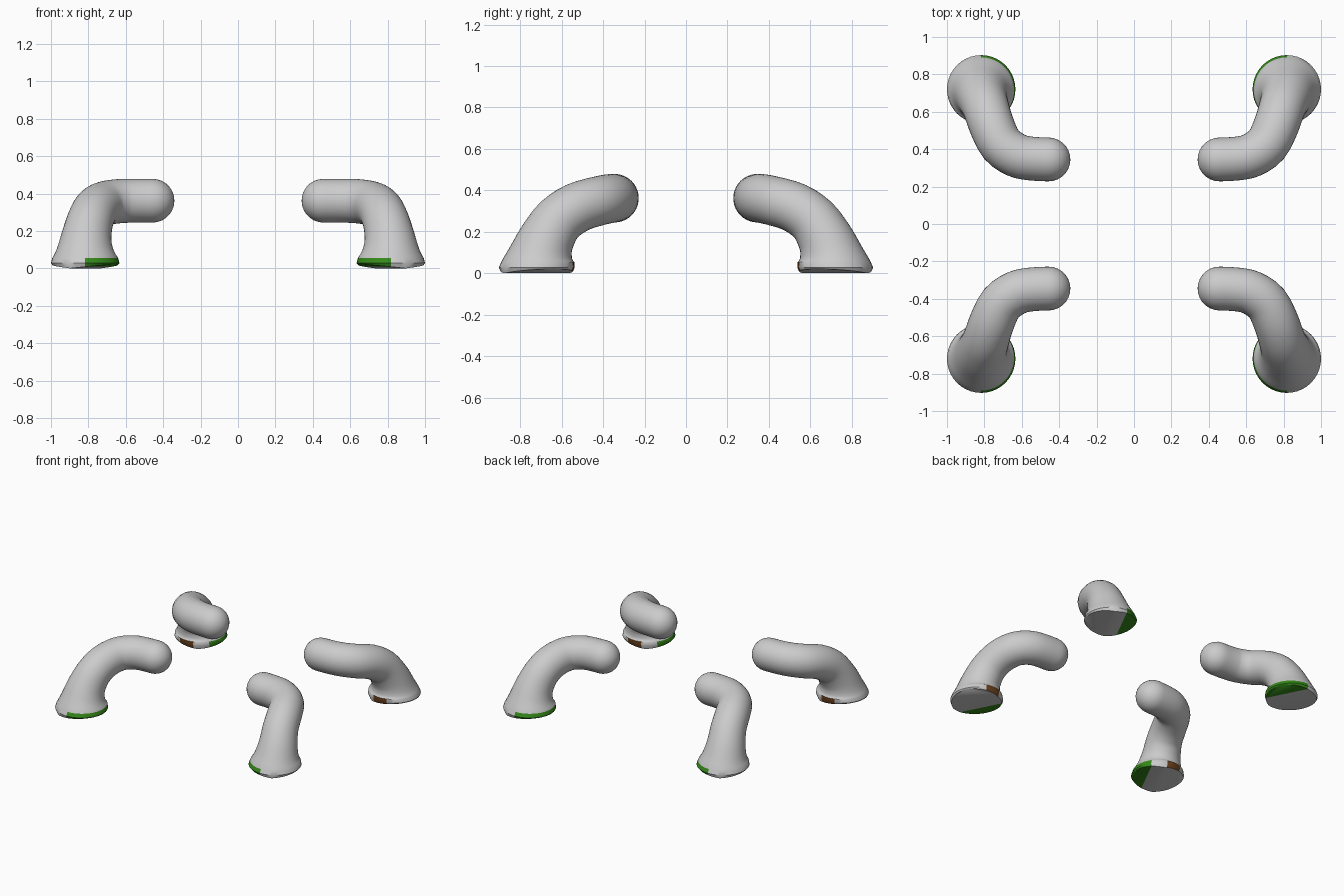
import bpy, bmesh, math
from mathutils import Vector

if "Cube" in bpy.data.objects:
    bpy.data.objects.remove(bpy.data.objects["Cube"])

def mat(name, c):
    m = bpy.data.materials.new(name)
    m.diffuse_color = (*c, 1)
    m.use_nodes = True
    m.node_tree.nodes["Principled BSDF"].inputs["Base Color"].default_value = m.diffuse_color
    return m

MATS = [mat("light grey", (0.6, 0.6, 0.6)),
        mat("green", (0.035, 0.25, 0.01)),
        mat("brown", (0.14, 0.05, 0.012))]

N = 40
FOOT = Vector((0.817, -0.72, 0))
SPLIT = math.radians(153 + 54)                 # green side of the sole
D = Vector((math.cos(SPLIT), math.sin(SPLIT), 0))
# leg path: x, y, z, radius, from ankle to hip
PATH = [(0.817, -0.715, 0.055, 0.176), (0.817, -0.70, 0.10, 0.152),
        (0.81, -0.67, 0.17, 0.134), (0.79, -0.615, 0.255, 0.124),
        (0.76, -0.525, 0.317, 0.121), (0.71, -0.425, 0.348, 0.119),
        (0.63, -0.368, 0.36, 0.118), (0.55, -0.35, 0.362, 0.117),
        (0.457, -0.345, 0.362, 0.117)]

def catmull(pts, steps):
    out = []
    for i in range(len(pts) - 1):
        p = [Vector(pts[max(0, min(len(pts) - 1, i + k))]) for k in (-1, 0, 1, 2)]
        for s in range(steps):
            t = s / steps
            out.append(0.5 * (2 * p[1] + (p[2] - p[0]) * t
                       + (2 * p[0] - 5 * p[1] + 4 * p[2] - p[3]) * t * t
                       + (3 * p[1] - p[0] - 3 * p[2] + p[3]) * t ** 3))
    return out + [Vector(pts[-1])]

def ring(bm, c, r, u, v):
    return [bm.verts.new(c + r * (u * math.cos(2 * math.pi * k / N)
                                  + v * math.sin(2 * math.pi * k / N))) for k in range(N)]

def leg(name, sx, sy):
    bm = bmesh.new()
    X, Y = Vector((1, 0, 0)), Vector((0, 1, 0))
    # foot rim: the sole is two flat slopes meeting in a ridge
    rings = [ring(bm, FOOT, 0.175, X, Y)]
    for v in rings[0]:
        v.co.z = 0.02 * abs((v.co - FOOT).dot(D)) / 0.175
    rings.append(ring(bm, FOOT + Vector((0, 0, 0.028)), 0.183, X, Y))
    # leg tube
    pts = catmull(PATH, 3)
    cs = [p.to_3d() for p in pts]
    t = Vector((0, 0, 1))
    u = X.copy()
    for i, p in enumerate(pts):
        if i:
            nt = (cs[min(i + 1, len(cs) - 1)] - cs[i - 1]).normalized()
            w = min(1, i / 6)                 # keep the ankle level
            nt = (nt * w + Vector((0, 0, 1)) * (1 - w)).normalized()
            u = t.rotation_difference(nt) @ u
            t = nt
        rings.append(ring(bm, cs[i], p[3], u, t.cross(u)))
    # rounded hip end
    for k in range(1, 7):
        a = k * math.pi / 2 / 7
        rings.append(ring(bm, cs[-1] + t * 0.117 * math.sin(a), 0.117 * math.cos(a), u, t.cross(u)))
    for j in range(len(rings) - 1):
        a, b = rings[j], rings[j + 1]
        for k in range(N):
            f = bm.faces.new((a[k], a[(k + 1) % N], b[(k + 1) % N], b[k]))
            if j < 2:                          # painted patches on the foot rim
                c = f.calc_center_median() - FOOT
                ang = math.degrees(math.atan2(c.y, c.x)) % 360
                if 143 < ang < 271:
                    f.material_index = 1
                elif 70 < ang < 110:
                    f.material_index = 2
    tip = bm.verts.new(cs[-1] + t * 0.117)
    for k in range(N):
        bm.faces.new((rings[-1][k], rings[-1][(k + 1) % N], tip))
    # sole, cut along the ridge and along the edge of the green part
    sole = [bm.faces.new(rings[0][::-1])]
    for off in (0, 0.079):
        geom = sole + list({e for f in sole for e in f.edges}) + list({v for f in sole for v in f.verts})
        res = bmesh.ops.bisect_plane(bm, geom=geom, dist=1e-5, plane_co=FOOT + D * off, plane_no=D)
        sole = [g for g in res["geom"] if isinstance(g, bmesh.types.BMFace)]
    bm.normal_update()
    for f in sole:
        if (f.calc_center_median() - FOOT).dot(D) > 0.079:
            f.material_index = 1
    # mirror into its corner
    for v in bm.verts:
        v.co.x *= sx
        v.co.y *= sy
    bmesh.ops.recalc_face_normals(bm, faces=bm.faces)
    me = bpy.data.meshes.new(name)
    bm.to_mesh(me)
    bm.free()
    for m in MATS:
        me.materials.append(m)
    ob = bpy.data.objects.new(name, me)
    bpy.context.collection.objects.link(ob)
    bpy.ops.object.select_all(action='DESELECT')
    ob.select_set(True)
    bpy.context.view_layer.objects.active = ob
    bpy.ops.object.shade_smooth_by_angle(angle=math.radians(40))

for side, sx in (("right", 1), ("left", -1)):
    for end, sy in (("front", 1), ("back", -1)):
        leg(f"{end}_{side}_leg", sx, sy)
